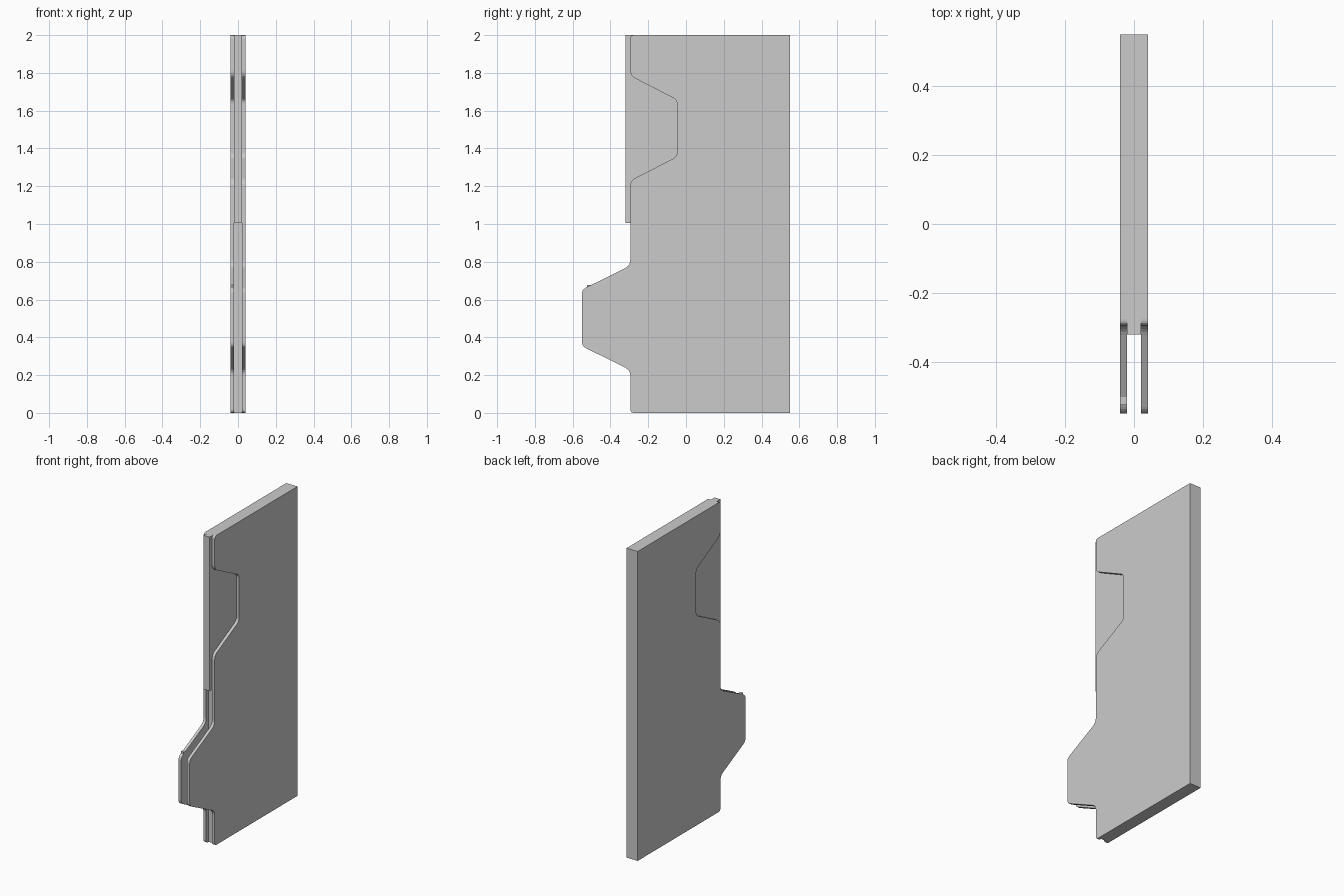
import bpy, bmesh
from mathutils import Vector

cube = bpy.data.objects.get("Cube")
if cube:
    bpy.data.objects.remove(cube, do_unlink=True)

grey = bpy.data.materials.new("light_grey")
grey.use_nodes = True
colour = (0.6, 0.6, 0.6, 1)
grey.diffuse_color = colour
grey.node_tree.nodes["Principled BSDF"].inputs["Base Color"].default_value = colour

BACK, FRONT, TOP = 0.55, -0.295, 2.0
HALF, INNER = 0.04, 0.021


def rounded(corners, steps=5):
    """Round each (y, z, trim) corner with a short curve."""
    points = []
    for i, (y, z, trim) in enumerate(corners):
        here = Vector((y, z))
        if not trim:
            points.append(here)
            continue
        before = Vector(corners[i - 1][:2])
        after = Vector(corners[(i + 1) % len(corners)][:2])
        a = here + (before - here).normalized() * trim
        b = here + (after - here).normalized() * trim
        for s in range(steps + 1):
            t = s / steps
            points.append(a * (1 - t) ** 2 + here * 2 * t * (1 - t) + b * t ** 2)
    return points


def slab(name, points, x0, x1):
    """Extrude a side profile across x."""
    bm = bmesh.new()
    face = bm.faces.new([bm.verts.new((x0, y, z)) for y, z in points])
    extruded = bmesh.ops.extrude_face_region(bm, geom=[face])["geom"]
    moved = [v for v in extruded if isinstance(v, bmesh.types.BMVert)]
    bmesh.ops.translate(bm, verts=moved, vec=(x1 - x0, 0, 0))
    bmesh.ops.recalc_face_normals(bm, faces=bm.faces)
    mesh = bpy.data.meshes.new(name)
    bm.to_mesh(mesh)
    bm.free()
    mesh.materials.append(grey)
    obj = bpy.data.objects.new(name, mesh)
    bpy.context.collection.objects.link(obj)
    return obj


def bump(middle, depth):
    """Trapezoid step in the front edge, listed from top to bottom."""
    outer, inner = 0.277, 0.15
    return [(FRONT, middle + outer, 0.03), (depth, middle + inner, 0.022),
            (depth, middle - inner, 0.022), (FRONT, middle - outer, 0.03)]


# Side plates with a notch above and a tab below
profile = rounded([(BACK, TOP, 0), (FRONT, TOP, 0.02)]
                  + bump(1.507, -0.047) + bump(0.503, -0.55)
                  + [(FRONT, 0, 0.02), (BACK, 0, 0)])
slab("left_plate", profile, INNER, HALF)
slab("right_plate", profile, -HALF, -INNER)

# Small lip on the upper slope of the right tab
slab("tab_lip", [(-0.525, 0.665), (-0.525, 0.677), (-0.495, 0.677)], -HALF, -INNER)

# Core: tongue proud of the plates above, groove between them below
slab("core", [(BACK, 0), (BACK, TOP), (-0.32, TOP), (-0.32, 1.005),
              (-0.27, 1.005), (-0.27, 0)], -INNER, INNER)
